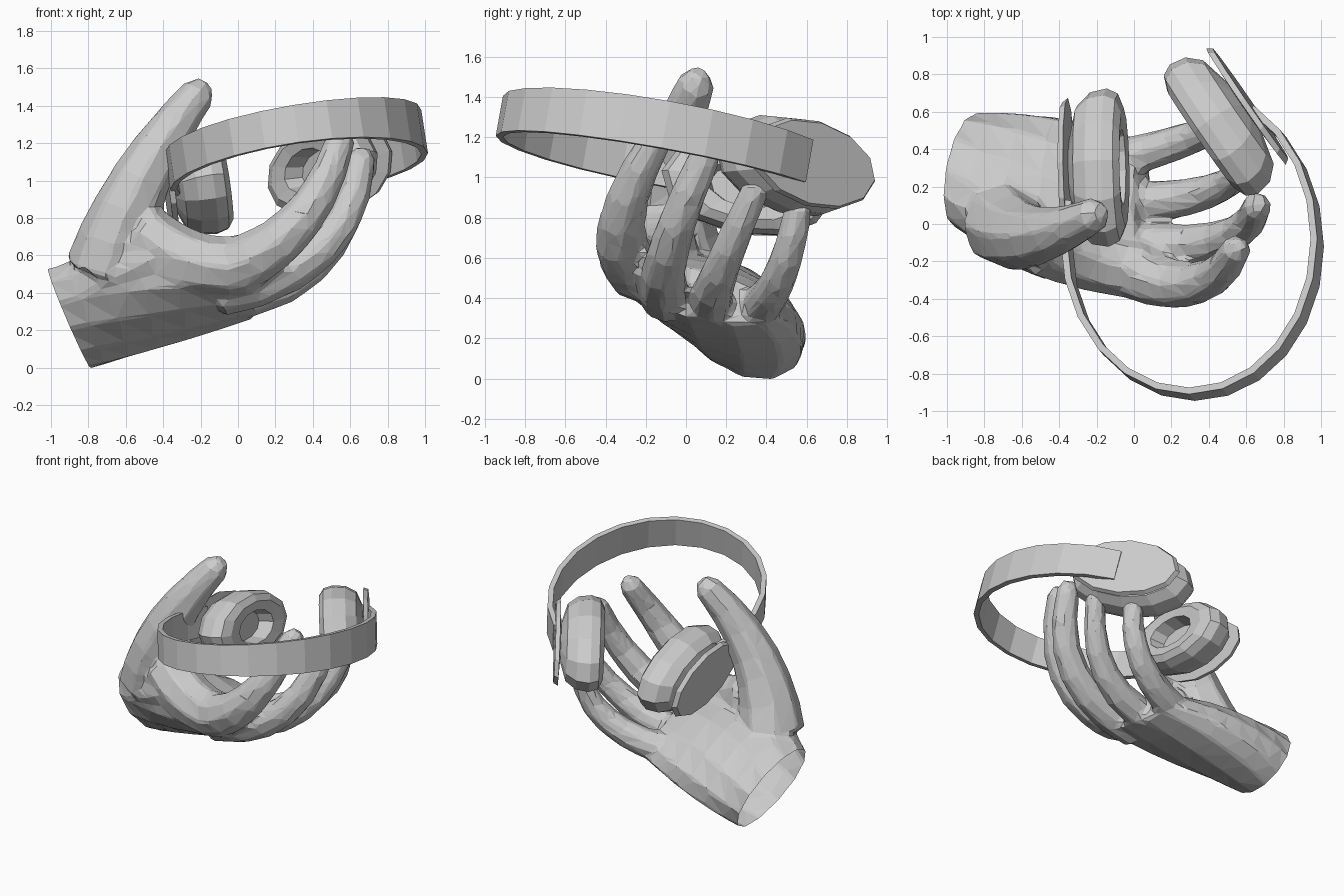
import bpy, bmesh
from math import cos, sin, pi, radians, sqrt
from mathutils import Vector

if "Cube" in bpy.data.objects:
    bpy.data.objects.remove(bpy.data.objects["Cube"])

colour = (.6, .6, .6, 1)
grey = bpy.data.materials.new("light grey")
grey.use_nodes = True
grey.diffuse_color = colour
grey.node_tree.nodes["Principled BSDF"].inputs["Base Color"].default_value = colour

# The headphones lie in a sloping plane
SLOPE_X, SLOPE_Y = .155, -.18
UP = Vector((-SLOPE_X, -SLOPE_Y, 1)).normalized()


def bend(start, control, end, steps=6):
    """Points along a smooth bend from start to end, pulled towards control."""
    a, b, c = Vector(start), Vector(control), Vector(end)
    points = []
    for i in range(steps + 1):
        t = i / steps
        points.append(a.lerp(b, t).lerp(b.lerp(c, t), t))
    return points


def tangent(points, i):
    following = points[min(i + 1, len(points) - 1)]
    previous = points[max(i - 1, 0)]
    return (following - previous).normalized()


def loft(bm, rings, sides, turn=0):
    """Skin a closed solid over rings given as (centre, u axis, v axis)."""
    angles = [2 * pi * i / sides + turn for i in range(sides)]
    loops = [[bm.verts.new(centre + u * cos(a) + v * sin(a)) for a in angles]
             for centre, u, v in rings]
    for lower, upper in zip(loops, loops[1:]):
        for i in range(sides):
            j = (i + 1) % sides
            bm.faces.new((lower[i], lower[j], upper[j], upper[i]))
    bm.faces.new(loops[0][::-1])
    bm.faces.new(loops[-1])


def limb(bm, start, control, end, thick, thin):
    """Tapered, bent limb with a rounded tip."""
    points = bend(start, control, end)
    last = len(points) - 1
    radii = [thick + (thin - thick) * i / last for i in range(last + 1)]
    points.append(points[-1] + tangent(points, last) * thin * .7)
    radii.append(thin / 2)
    rings = []
    for i, (point, radius) in enumerate(zip(points, radii)):
        along = tangent(points, i)
        u = along.cross(Vector((0, 1, 0))).normalized()
        rings.append((point, u * radius, along.cross(u) * radius))
    loft(bm, rings, 8)


def finish(bm, name):
    bmesh.ops.recalc_face_normals(bm, faces=bm.faces)
    mesh = bpy.data.meshes.new(name)
    bm.to_mesh(mesh)
    bm.free()
    mesh.materials.append(grey)
    part = bpy.data.objects.new(name, mesh)
    bpy.context.collection.objects.link(part)
    return part


# Palm, from the wrist to the knuckles
hand_mesh = bmesh.new()
centres = bend((-.94, .3, .25), (-.5, .15, .4), (.05, .05, .42))
widths = bend((-.1, -.24, .21), (-.05, -.5, .2), (0, -.4, .1))
depths = bend((.06, -.17, -.17), (0, -.1, -.26), (.05, -.03, -.12))
loft(hand_mesh, list(zip(centres, widths, depths)), 12)

# Ball of the thumb, thumb, and the web of skin beside it
limb(hand_mesh, (-.86, .18, .36), (-.65, -.05, .5), (-.42, -.13, .6), .2, .18)
limb(hand_mesh, (-.7, 0, .52), (-.58, -.15, 1.02), (-.21, .05, 1.47), .23, .095)
limb(hand_mesh, (-.5, -.1, .7), (-.25, -.2, .5), (.05, -.25, .55), .18, .16)

# Index, middle, ring and little fingers
limb(hand_mesh, (-.05, -.23, .53), (.4, -.46, .68), (.55, -.13, 1.22), .16, .08)
limb(hand_mesh, (-.1, -.1, .4), (.6, -.18, .5), (.66, .1, 1.12), .13, .08)
limb(hand_mesh, (-.1, .12, .36), (.5, .1, .4), (.63, .35, .95), .12, .07)
limb(hand_mesh, (-.1, .34, .34), (.45, .48, .42), (.48, .56, .85), .11, .07)

# Blend the hand into one faceted skin
hand = finish(hand_mesh, "hand")
blend = hand.modifiers.new("blend", 'REMESH')
blend.mode = 'VOXEL'
blend.voxel_size = .022
soften = hand.modifiers.new("soften", 'SMOOTH')
soften.iterations = 4
facets = hand.modifiers.new("facets", 'DECIMATE')
facets.ratio = .06

# Cut the wrist off cleanly and leave it open
skin = bmesh.new()
skin.from_object(hand, bpy.context.evaluated_depsgraph_get())
bmesh.ops.bisect_plane(skin, geom=skin.verts[:] + skin.edges[:] + skin.faces[:],
                       plane_co=(-.9, .3, .26), clear_inner=True,
                       plane_no=widths[0].cross(depths[0]).normalized())
hand.modifiers.clear()
skin.to_mesh(hand.data)
skin.free()

# Headband: flat strip following an ellipse in the sloping plane
path = []
for degrees in range(165, 435, 15):
    angle = radians(degrees)
    x, y = .31 + .67 * cos(angle), -.1 + .81 * sin(angle)
    path.append(Vector((x, y, 1.09 + SLOPE_X * x + SLOPE_Y * y)))
strip = []
for i, point in enumerate(path):
    across = tangent(path, i).cross(UP).normalized()
    half_height = .1 + .02 * max(point.x, 0) ** 2
    strip.append((point, UP * half_height * sqrt(2), across * .018 * sqrt(2)))
band_mesh = bmesh.new()
loft(band_mesh, strip, 4, pi / 4)
finish(band_mesh, "headband")

# Ear cups: outer plate, hub, shell, cushion and recess as (offset, scale)
cup_profile = [(-.2, .85), (-.17, .9), (-.16, .4), (-.12, .8), (-.05, .96),
               (.04, 1), (.1, .93), (.13, .75), (.12, .48), (.02, .42)]


def ear_cup(name, centre, facing):
    axis = Vector(facing).normalized()
    u = axis.cross(UP).normalized()
    v = u.cross(axis)
    bm = bmesh.new()
    loft(bm, [(Vector(centre) + axis * offset, u * scale * .43, v * scale * .24)
              for offset, scale in cup_profile], 12)
    finish(bm, name)


ear_cup("right_ear_cup", (-.18, .3, .95), (1, .04, .15))
ear_cup("left_ear_cup", (.46, .53, 1.06), (-.8, -.56, -.05))
